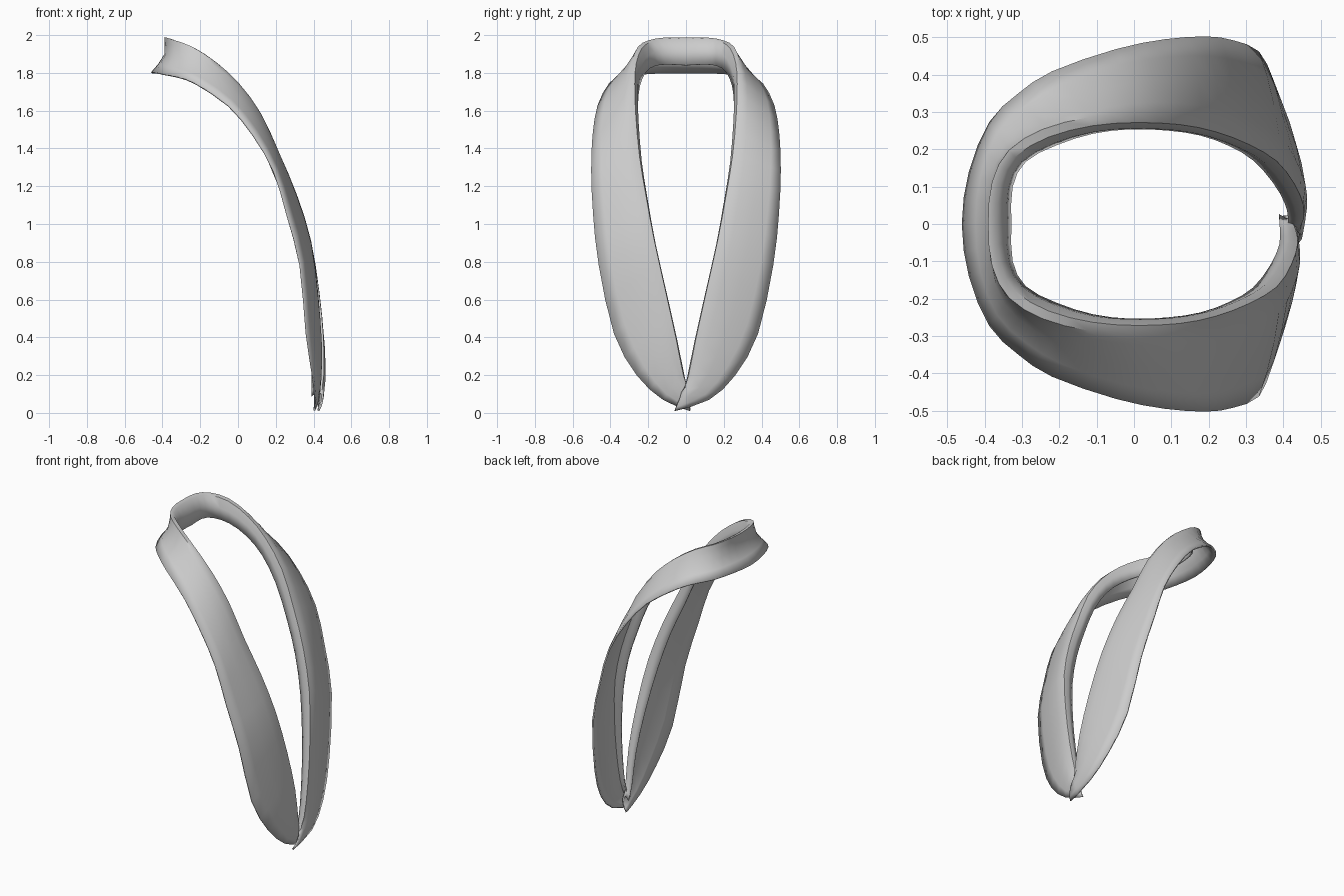
import bpy, bmesh
from mathutils import Vector as V

if "Cube" in bpy.data.objects:
    bpy.data.objects.remove(bpy.data.objects["Cube"])

# Half of the collar, back of neck to front tip: fold point, outer edge point
HALF = [
    ((-.383, 0, 1.995), (-.457, 0, 1.80)),
    ((-.373, .11, 1.995), (-.438, .14, 1.80)),
    ((-.33, .19, 1.98), (-.385, .27, 1.79)),
    ((-.24, .245, 1.945), (-.31, .345, 1.775)),
    ((-.12, .275, 1.865), (-.22, .405, 1.74)),
    ((0, .285, 1.755), (-.05, .465, 1.625)),
    ((.12, .28, 1.59), (.08, .492, 1.47)),
    ((.22, .26, 1.37), (.19, .50, 1.28)),
    ((.31, .225, 1.16), (.26, .49, 1.05)),
    ((.385, .18, .92), (.33, .46, .78)),
    ((.43, .12, .65), (.37, .38, .42)),
    ((.453, .065, .40), (.41, .26, .20)),
    ((.453, .025, .20), (.43, .12, .07)),
    ((.44, -.02, .11), (.425, -.06, .012)),
]
# Inner lip (collar stand) offset from the fold, at stations 0, 3, 6, 9, 13
LIP = [(.05, 0, -.155), (.03, -.03, -.14), (-.03, -.025, -.10),
       (-.065, -.005, -.05), (-.03, -.005, -.02)]
LIP_AT = [0, 3, 6, 9, 13]


def lip_offset(i):
    for k in range(4):
        if i <= LIP_AT[k + 1]:
            t = (i - LIP_AT[k]) / (LIP_AT[k + 1] - LIP_AT[k])
            return V(LIP[k]).lerp(V(LIP[k + 1]), t)


def section(i):
    """Cross-section from outer edge, over the fold, down the inner lip."""
    fold, outer = V(HALF[i][0]), V(HALF[i][1])
    lip = lip_offset(i)
    inward = V((fold.x - outer.x, fold.y - outer.y, 0)).normalized()
    dip = inward * .035 * max(0, 1 - i / 5)
    bulge = V((.012, 0, 0)) * min(1, i / 6)
    d = outer - fold
    return [outer, fold + d * .78 + dip * .6 + bulge * .7,
            fold + d * .5 + dip + bulge, fold + d * .2 + dip * .4 + bulge * .8,
            fold + d * .06, fold + lip * .12 + inward * .008,
            fold + lip * .5 + inward * .012, fold + lip]


def smooth(a, b, c, d):
    return (b + c) * .5625 - (a + d) * .0625


# Whole loop: -y side (tucked under), back of neck, +y side (on top)
right = [section(i) for i in range(len(HALF))]
left = []
for i, sec in enumerate(right[1:], 1):
    under = .022 * max(0, min(1, (i - 9) / 3))
    side = [V((p.x - under, -p.y, p.z)) for p in sec]
    if i == len(HALF) - 1:
        side = [V((p.x, min(p.y, .022), p.z)) for p in side]
    left.append(side)
rows = left[::-1] + right

# Insert one smooth row between each pair
n = len(rows)
dense = []
for i in range(n - 1):
    dense.append(rows[i])
    quad = [rows[max(0, i - 1)], rows[i], rows[i + 1], rows[min(n - 1, i + 2)]]
    dense.append([smooth(*p) for p in zip(*quad)])
dense.append(rows[-1])

bm = bmesh.new()
grid = [[bm.verts.new(p) for p in r] for r in dense]
for a, b in zip(grid, grid[1:]):
    for j in range(len(a) - 1):
        bm.faces.new((a[j], a[j + 1], b[j + 1], b[j]))
bmesh.ops.recalc_face_normals(bm, faces=bm.faces)
mesh = bpy.data.meshes.new("lapel_collar")
bm.to_mesh(mesh)
bm.free()
collar = bpy.data.objects.new("lapel_collar", mesh)
bpy.context.collection.objects.link(collar)

# Thin cloth thickness
cloth = collar.modifiers.new("cloth_thickness", 'SOLIDIFY')
cloth.thickness = .01
cloth.offset = 0
bpy.context.view_layer.objects.active = collar
collar.select_set(True)
bpy.ops.object.shade_smooth_by_angle(angle=.9)
